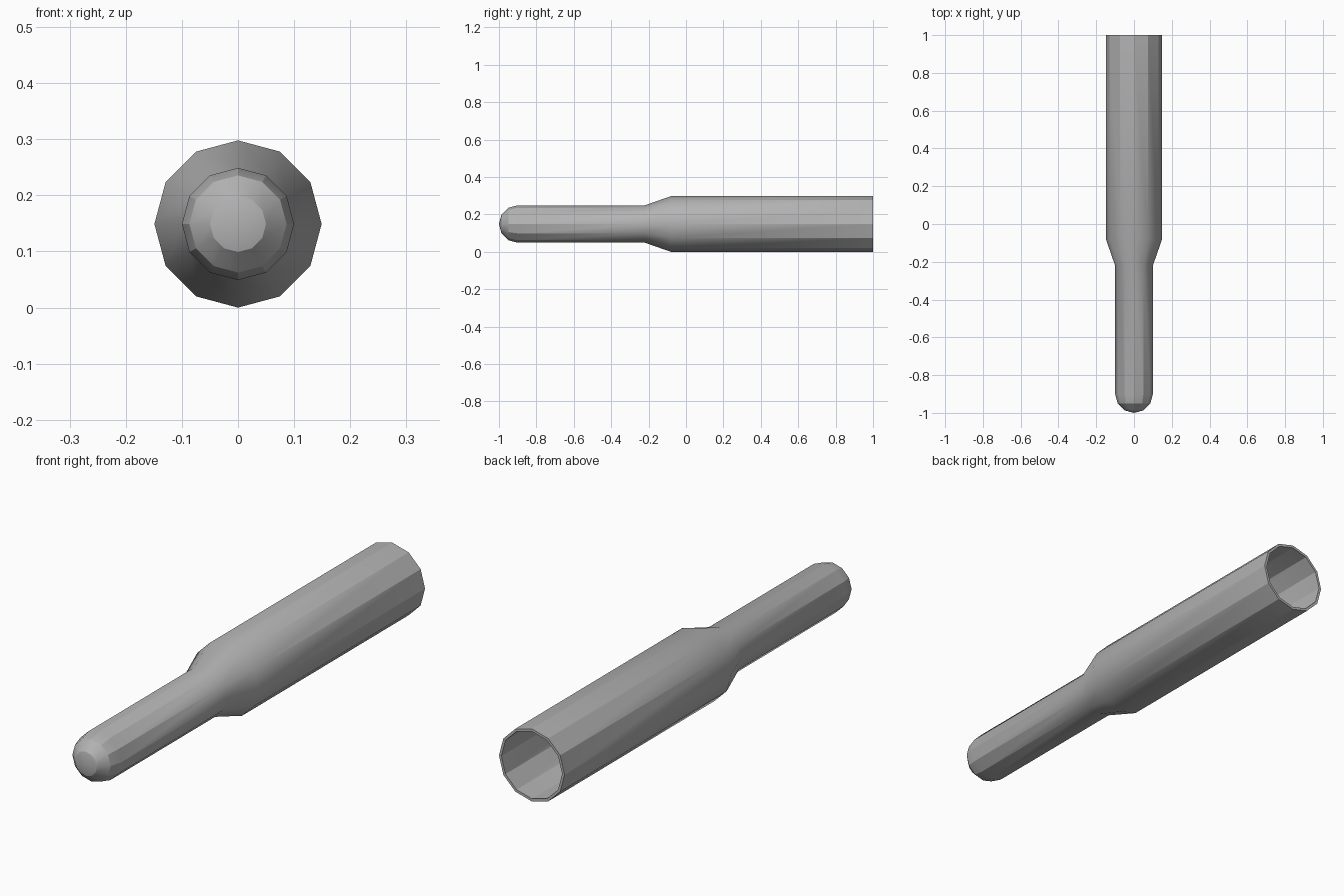
import bpy
import bmesh
from math import sin, cos, pi, radians

old = bpy.data.objects.get("Cube")
if old:
    bpy.data.objects.remove(old)

SIDES = 12
AXIS_Z = 0.149
TIP_R = 0.1
TUBE_R = 0.149
WALL = 0.011

grey = bpy.data.materials.new("plain_grey")
grey.use_nodes = True
colour = (0.45, 0.45, 0.45, 1)
grey.diffuse_color = colour
grey.node_tree.nodes["Principled BSDF"].inputs["Base Color"].default_value = colour


def half_profile(inset):
    """Radius and y pairs from the rounded nose to the open rear."""
    r = TIP_R - inset
    nose = [(r * sin(a), -0.9 - r * cos(a)) for a in (0, pi / 6, pi / 3, pi / 2)]
    return nose + [(r, -0.22), (TUBE_R - inset, -0.08), (TUBE_R - inset, 1.0)]


def lathe(name, profile):
    """Turn a profile around the y axis; zero radius becomes a pole."""
    bm = bmesh.new()
    rings = []
    for r, y in profile:
        if r < 1e-6:
            rings.append([bm.verts.new((0, y, AXIS_Z))] * SIDES)
        else:
            rings.append([bm.verts.new((r * cos(2 * pi * i / SIDES), y,
                                        AXIS_Z + r * sin(2 * pi * i / SIDES)))
                          for i in range(SIDES)])
    for a, b in zip(rings, rings[1:]):
        for i in range(SIDES):
            j = (i + 1) % SIDES
            corners = list(dict.fromkeys((a[i], a[j], b[j], b[i])))
            bm.faces.new(corners)
    bmesh.ops.recalc_face_normals(bm, faces=bm.faces)
    mesh = bpy.data.meshes.new(name)
    bm.to_mesh(mesh)
    bm.free()
    mesh.materials.append(grey)
    ob = bpy.data.objects.new(name, mesh)
    bpy.context.collection.objects.link(ob)
    return ob


# Hollow stepped tube: outer skin, rear rim, then the bore back to the nose
tube = lathe("stepped_tube", half_profile(0) + half_profile(WALL)[::-1])

# Soft nose and taper, crisp long facets
bpy.ops.object.select_all(action='DESELECT')
tube.select_set(True)
bpy.context.view_layer.objects.active = tube
bpy.ops.object.shade_smooth_by_angle(angle=radians(29))
